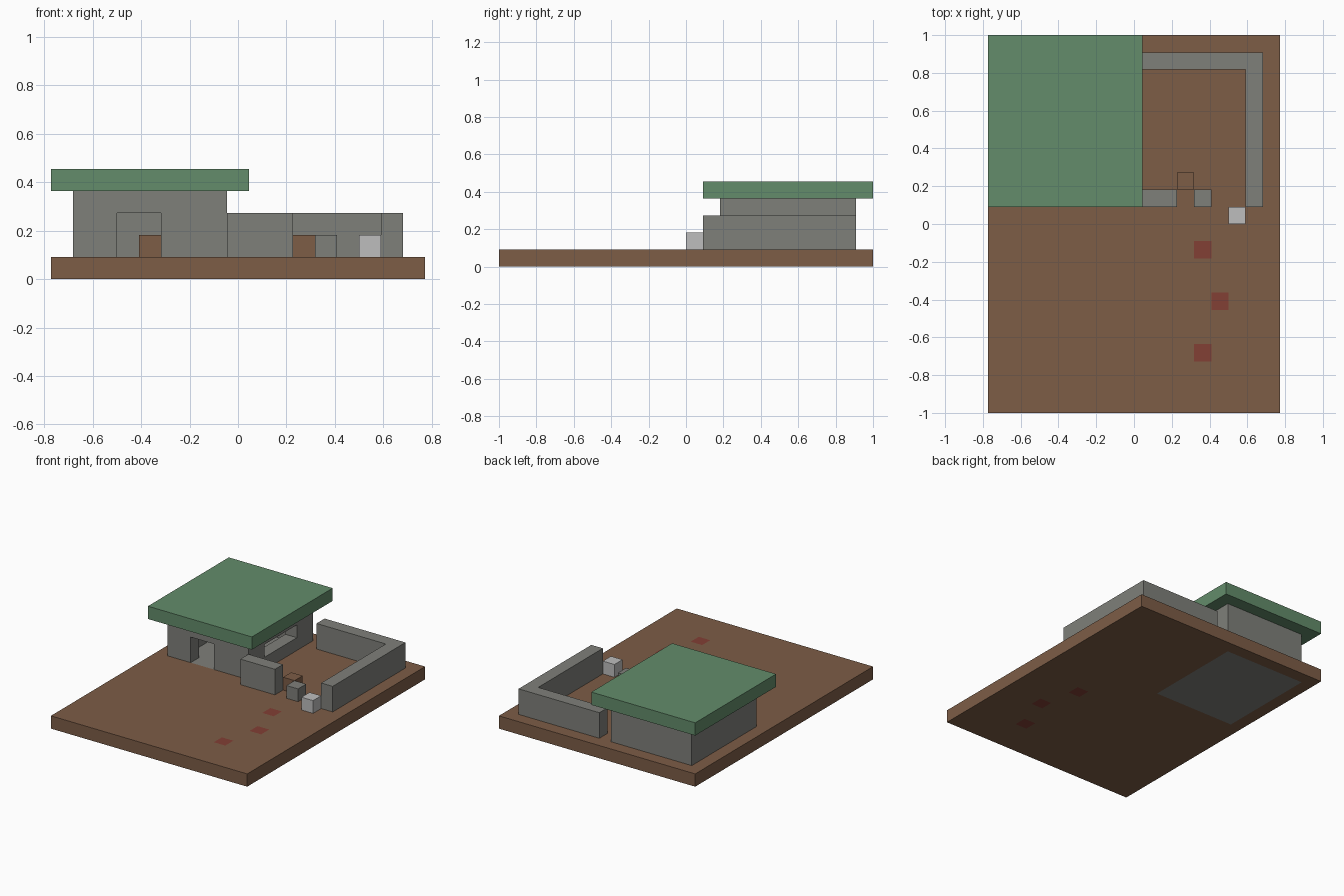
import bpy
import bmesh
from mathutils import Matrix, Vector

if "Cube" in bpy.data.objects:
    bpy.data.objects.remove(bpy.data.objects["Cube"], do_unlink=True)

# The whole model sits on a block grid of 17 x 22 x 5 units
U = 1 / 11
NX, NY = 17, 22


def make_material(name, color):
    mat = bpy.data.materials.new(name)
    mat.use_nodes = True
    rgba = (*color, 1)
    mat.diffuse_color = rgba
    bsdf = next(n for n in mat.node_tree.nodes if n.type == "BSDF_PRINCIPLED")
    bsdf.inputs["Base Color"].default_value = rgba
    return mat


earth = make_material("earth brown", (0.205, 0.109, 0.062))
stone = make_material("stone grey", (0.212, 0.214, 0.195))
green = make_material("roof green", (0.125, 0.262, 0.145))
pale = make_material("pale grey", (0.51, 0.51, 0.51))
red = make_material("brick red", (0.225, 0.050, 0.035))


def finish(name, bm, mats):
    bmesh.ops.recalc_face_normals(bm, faces=bm.faces)
    mesh = bpy.data.meshes.new(name)
    bm.to_mesh(mesh)
    bm.free()
    for mat in mats:
        mesh.materials.append(mat)
    obj = bpy.data.objects.new(name, mesh)
    bpy.context.collection.objects.link(obj)
    return obj


def block(name, x, y, z, mat):
    """Box given by (start, end) ranges in grid units."""
    lo = Vector((x[0] - NX / 2, y[0] - NY / 2, z[0])) * U
    hi = Vector((x[1] - NX / 2, y[1] - NY / 2, z[1])) * U
    bm = bmesh.new()
    bmesh.ops.create_cube(bm, size=1, matrix=Matrix.Translation((lo + hi) / 2)
                          @ Matrix.Diagonal((*(hi - lo), 1)))
    return finish(name, bm, [mat])


def cut(target, x, y, z):
    """Cut a box-shaped opening and remove the cutter."""
    cutter = block("cutter", x, y, z, stone)
    cutter.hide_render = True
    mod = target.modifiers.new("opening", "BOOLEAN")
    mod.operation = "DIFFERENCE"
    mod.solver = "EXACT"
    mod.object = cutter
    bpy.context.view_layer.objects.active = target
    bpy.ops.object.modifier_apply(modifier=mod.name)
    bpy.data.objects.remove(cutter, do_unlink=True)


# Ground slab, with the stone house floor and red stepping blocks set flush
stepping_cells = {(12, 3), (13, 6), (12, 9)}
bm = bmesh.new()
bmesh.ops.create_grid(bm, x_segments=NX, y_segments=NY, size=0.5,
                      matrix=Matrix.Diagonal((NX * U, NY * U, 1, 1)))
top = bmesh.ops.extrude_face_region(bm, geom=bm.faces[:], use_keep_orig=True)
bmesh.ops.translate(bm, vec=(0, 0, U),
                    verts=[v for v in top["geom"] if isinstance(v, bmesh.types.BMVert)])
bm.normal_update()
for face in bm.faces:
    c = face.calc_center_median()
    i, j = int(c.x / U + NX / 2), int(c.y / U + NY / 2)
    if abs(face.normal.z) > 0.5:
        if 1 <= i < 8 and 13 <= j < 21:
            face.material_index = 1
        elif (i, j) in stepping_cells:
            face.material_index = 2
bmesh.ops.dissolve_limit(bm, angle_limit=0.01, verts=bm.verts, edges=bm.edges,
                         delimit={"MATERIAL"})
finish("ground_slab", bm, [earth, stone, red])

# Hollow house with a doorway and a side window
house = block("house_walls", (1, 8), (13, 21), (1, 4), stone)
cut(house, (2, 7), (14, 20), (0.5, 4.5))
cut(house, (3, 5), (12.5, 14.5), (0.5, 3))
cut(house, (6.5, 8.5), (15, 19), (2, 3))
block("roof", (0, 9), (12, 22), (4, 5), green)
block("house_chest", (4, 5), (17, 18), (1, 2), earth)

# Yard walls: an L along the back and side, and a front stretch
yard = block("yard_wall", (9, 16), (12, 21), (1, 3), stone)
cut(yard, (8.5, 15), (11.5, 20), (0.5, 3.5))
block("front_wall", (8, 11), (12, 13), (1, 3), stone)

# Loose blocks around the yard entrance
block("gate_post", (12, 13), (12, 13), (1, 2), stone)
block("yard_chest", (11, 12), (13, 14), (1, 2), earth)
block("pale_block", (14, 15), (11, 12), (1, 2), pale)
